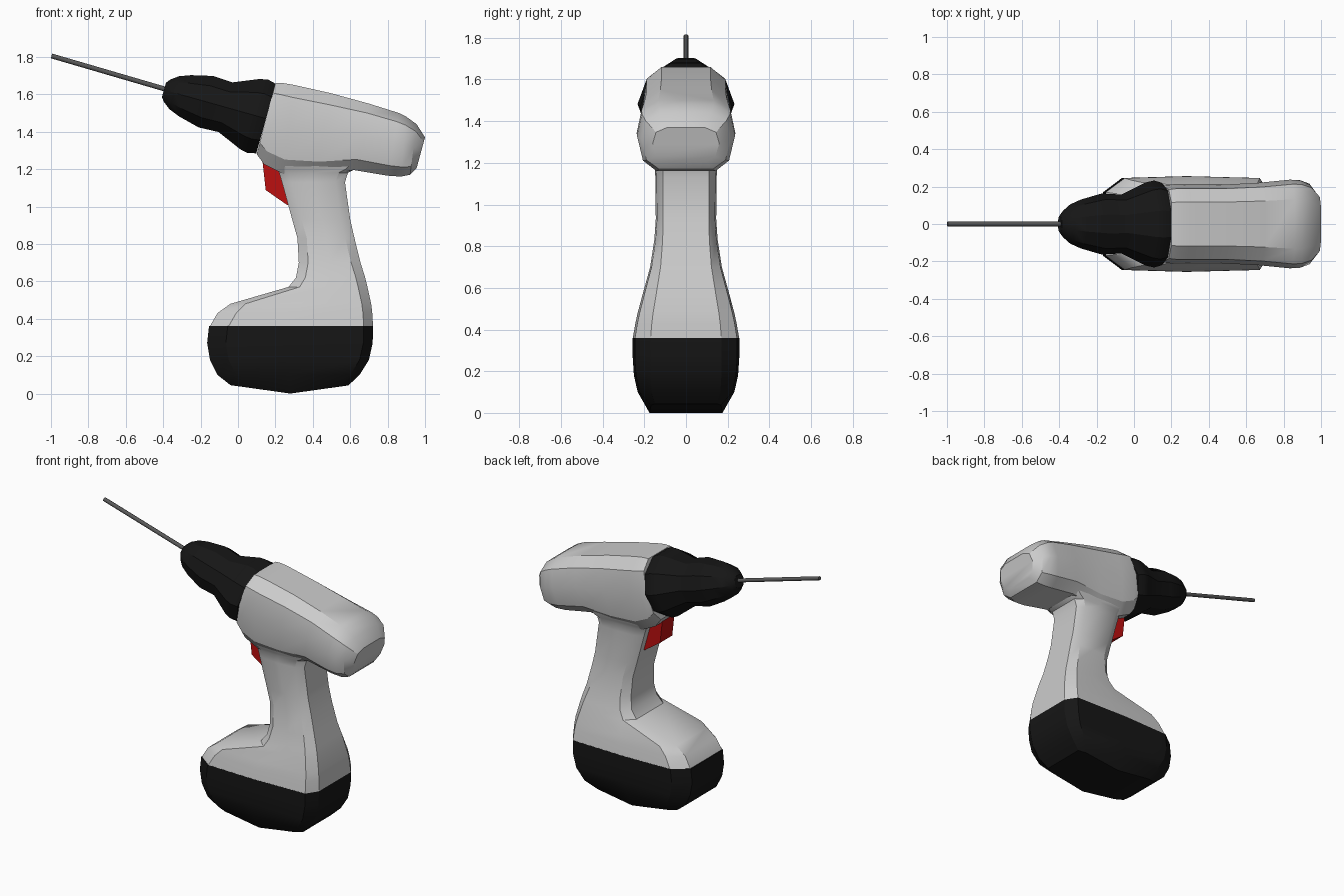
import bpy, bmesh
from math import radians, sin, cos
from mathutils import Vector


def material(name, rgb):
    m = bpy.data.materials.new(name)
    m.diffuse_color = (*rgb, 1)
    return m


BLACK = material("black", (0.008, 0.008, 0.008))
RED = material("red", (0.5, 0.005, 0.005))
STEEL = material("steel", (0.1, 0.1, 0.1))


def finish(ob, mat=None, angle=30):
    if mat:
        ob.data.materials.append(mat)
    bpy.ops.object.select_all(action='DESELECT')
    ob.select_set(True)
    bpy.context.view_layer.objects.active = ob
    bpy.ops.object.shade_smooth_by_angle(angle=radians(angle))


def loft(name, halves, mat=None, angle=30):
    """Skin rings given as half outlines on +y, mirrored to -y, with strip caps."""
    bm = bmesh.new()
    rings = []
    for half in halves:
        pts = list(half) + [(x, -y, z) for x, y, z in reversed(half)]
        rings.append([bm.verts.new(p) for p in pts])
    n = len(rings[0])
    for a, b in zip(rings, rings[1:]):
        for i in range(n):
            j = (i + 1) % n
            bm.faces.new((a[i], a[j], b[j], b[i]))
    for r in (rings[0], rings[-1]):
        for i in range(n // 2 - 1):
            bm.faces.new((r[i], r[i + 1], r[n - 2 - i], r[n - 1 - i]))
    bmesh.ops.recalc_face_normals(bm, faces=bm.faces)
    me = bpy.data.meshes.new(name)
    bm.to_mesh(me)
    bm.free()
    ob = bpy.data.objects.new(name, me)
    bpy.context.collection.objects.link(ob)
    finish(ob, mat, angle)
    return ob


# Motor housing: tilted sections (top x, top z, bottom x, bottom z, half width)
def head_ring(tx, tz, bx, bz, w):
    shape = [(0.56, 0), (0.9, 0.14), (1, 0.47), (0.88, 0.84), (0.6, 1)]
    return [(tx + (bx - tx) * f, w * k, tz + (bz - tz) * f) for k, f in shape]


loft("motor_housing", [head_ring(*s) for s in [
    (0.20, 1.66, 0.10, 1.28, 0.205), (0.24, 1.66, 0.14, 1.225, 0.21),
    (0.30, 1.65, 0.24, 1.175, 0.21), (0.50, 1.605, 0.42, 1.17, 0.21),
    (0.70, 1.55, 0.62, 1.195, 0.22), (0.86, 1.50, 0.80, 1.165, 0.237),
    (0.90, 1.48, 0.87, 1.16, 0.235), (0.955, 1.44, 0.92, 1.17, 0.215),
    (1.00, 1.37, 0.955, 1.205, 0.16)]])


# Handle and foot: horizontal sections with chamfered corners
def grip_ring(z, x0, x1, a, b, cf, cr, xm=None):
    xm = (x0 + x1) / 2 if xm is None else xm
    return [(x0, b, z), (x0 + cf, a * 0.96, z), (xm, a, z), (x1 - cr, a * 0.96, z), (x1, b, z)]


loft("handle", [grip_ring(*s) for s in [
    (1.25, 0.18, 0.68, 0.175, 0.12, 0.05, 0.05),
    (1.20, 0.21, 0.625, 0.16, 0.115, 0.05, 0.05),
    (1.18, 0.22, 0.588, 0.15, 0.11, 0.05, 0.05),
    (1.13, 0.235, 0.572, 0.147, 0.11, 0.05, 0.05),
    (0.93, 0.29, 0.60, 0.145, 0.11, 0.05, 0.05),
    (0.83, 0.318, 0.623, 0.152, 0.112, 0.05, 0.05),
    (0.70, 0.325, 0.655, 0.172, 0.122, 0.05, 0.05),
    (0.62, 0.31, 0.68, 0.194, 0.135, 0.05, 0.05),
    (0.57, 0.27, 0.692, 0.208, 0.143, 0.06, 0.05),
    (0.48, -0.04, 0.712, 0.232, 0.158, 0.08, 0.05),
    (0.43, -0.11, 0.718, 0.243, 0.164, 0.1, 0.05),
    (0.36, -0.15, 0.722, 0.255, 0.17, 0.1, 0.05)]])

# Battery pack: same section, closed by a shallow ridge underneath
pack = [grip_ring(*s, xm=0.28) for s in [
    (0.36, -0.155, 0.722, 0.256, 0.17, 0.1, 0.05),
    (0.27, -0.165, 0.720, 0.256, 0.17, 0.1, 0.05),
    (0.18, -0.15, 0.70, 0.25, 0.17, 0.1, 0.05),
    (0.10, -0.11, 0.65, 0.232, 0.165, 0.1, 0.05),
    (0.00, -0.04, 0.59, 0.175, 0.15, 0.06, 0.05)]]
pack[-1] = [(x, y, 0.14 * abs(x - 0.28)) for x, y, z in pack[-1]]
loft("battery_pack", pack, BLACK)

# Chuck: ten-sided turned profile (distance along tilted axis, radius)
TILT = radians(15.7)
BASE = Vector((0.15, 0, 1.47))
AXIS = Vector((-cos(TILT), 0, sin(TILT)))
UP = Vector((sin(TILT), 0, cos(TILT)))


def chuck_ring(t, r):
    return [tuple(BASE + AXIS * t + UP * (r * 1.05 * sin(radians(d)))
                  + Vector((0, r * 1.14 * cos(radians(d)), 0)))
            for d in (72, 36, 0, -36, -72)]


loft("chuck", [chuck_ring(*p) for p in [
    (0, 0.193), (0.045, 0.204), (0.09, 0.195), (0.225, 0.138), (0.335, 0.143),
    (0.45, 0.115), (0.51, 0.092), (0.55, 0.062), (0.567, 0.04)]], BLACK)

# Drill bit
start, end = Vector((-0.36, 0, 1.619)), Vector((-0.997, 0, 1.805))
bpy.ops.mesh.primitive_cylinder_add(vertices=8, radius=0.013, depth=(end - start).length,
                                    location=(start + end) / 2)
bit = bpy.context.object
bit.name = "drill_bit"
bit.rotation_euler = (end - start).to_track_quat('Z', 'Y').to_euler()
finish(bit, STEEL, 50)

# Trigger
loft("trigger", [[(a, 0.065, za), (b, 0.065, zb)] for a, za, b, zb in [
    (0.13, 1.25, 0.30, 1.22), (0.148, 1.088, 0.31, 1.05), (0.26, 1.01, 0.32, 0.99)]], RED)
